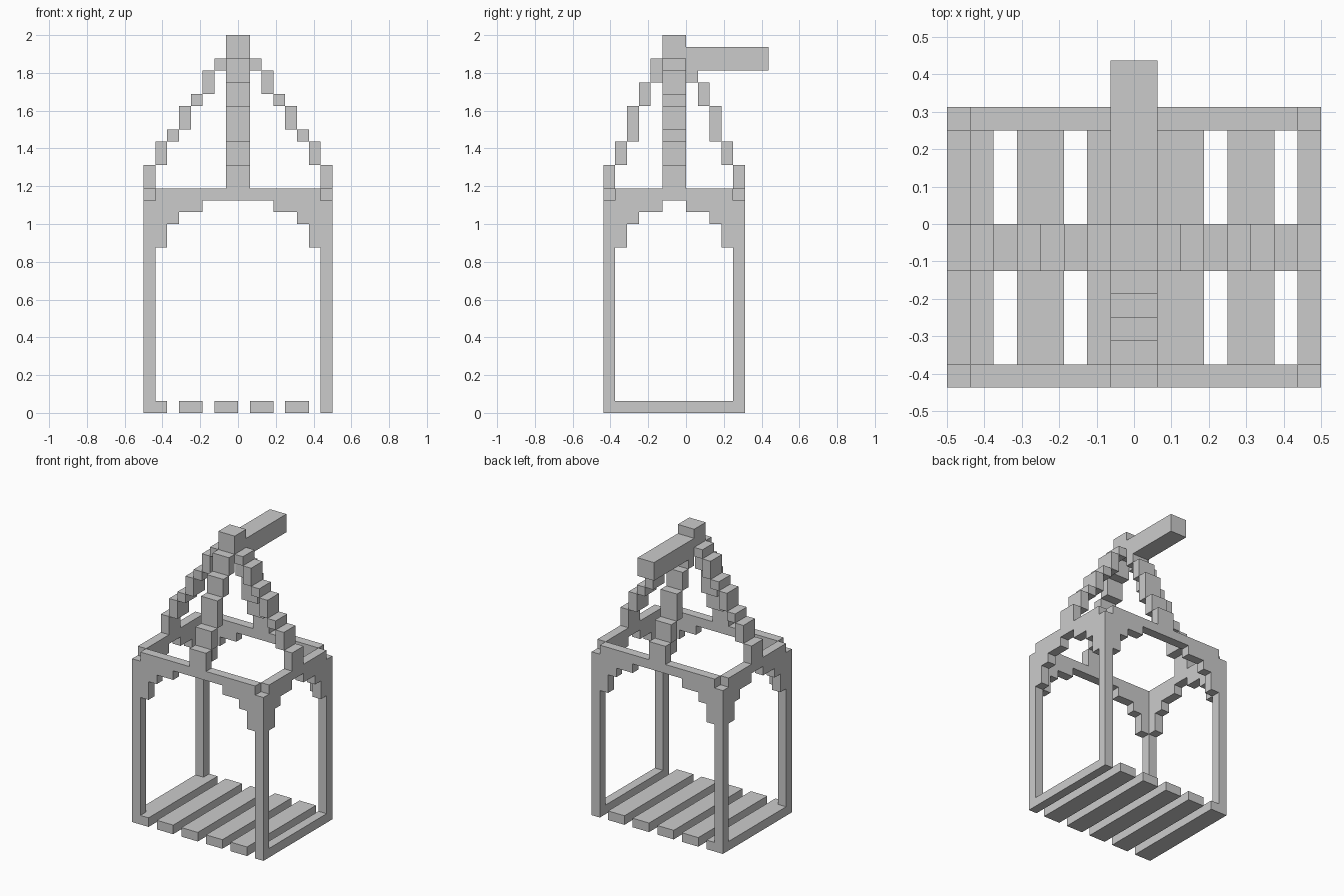
import bpy
import bmesh

if "Cube" in bpy.data.objects:
    bpy.data.objects.remove(bpy.data.objects["Cube"])

U = 1 / 16          # one grid step
CY = -1             # centre of the cage in y, in grid steps


def add_object(name, bm):
    bmesh.ops.recalc_face_normals(bm, faces=bm.faces)
    mesh = bpy.data.meshes.new(name)
    bm.to_mesh(mesh)
    bm.free()
    ob = bpy.data.objects.new(name, mesh)
    bpy.context.collection.objects.link(ob)
    return ob


def boxes(name, spans):
    """One object made of boxes (x0, x1, y0, y1, z0, z1) in grid steps."""
    bm = bmesh.new()
    for x0, x1, y0, y1, z0, z1 in spans:
        vs = bmesh.ops.create_cube(bm, size=1)["verts"]
        for v in vs:
            v.co.x = (x1 if v.co.x > 0 else x0) * U
            v.co.y = (y1 if v.co.y > 0 else y0) * U
            v.co.z = (z1 if v.co.z > 0 else z0) * U
    return add_object(name, bm)


def arch(name, half, axis, lo):
    """Top rail with stepped corner brackets, one step thick, along x or y."""
    i = half - 1    # inner face of the posts
    side = [(i, 19), (i, 14), (i - 1, 14), (i - 1, 16), (i - 2, 16),
            (i - 2, 17), (i - 4, 17), (i - 4, 18)]
    outline = side + [(-a, z) for a, z in reversed(side)]
    bm = bmesh.new()
    vs = []
    for a, z in outline:
        co = (a, lo, z) if axis == "x" else (lo, a + CY, z)
        vs.append(bm.verts.new([c * U for c in co]))
    face = bm.faces.new(vs)
    out = bmesh.ops.extrude_face_region(bm, geom=[face])["geom"]
    step = (0, U, 0) if axis == "x" else (U, 0, 0)
    bmesh.ops.translate(bm, vec=step,
                        verts=[g for g in out if isinstance(g, bmesh.types.BMVert)])
    return add_object(name, bm)


# Floor slats
boxes("floor_slats", [(x, min(x + 2, 8), -7, 5, 0, 1) for x in range(-8, 8, 3)])

# Corner posts
for label, x in (("left", -8), ("right", 7)):
    for end, y in (("front", -7), ("back", 4)):
        boxes(f"{end}_{label}_post", [(x, x + 1, y, y + 1, 1, 18)])

# Side sills closing the left and right of the floor are the outer slats

# Bracketed top rails
arch("front_rail", 8, "x", -7)
arch("back_rail", 8, "x", 4)
arch("left_rail", 6, "y", -8)
arch("right_rail", 6, "y", 7)

# Stepped hanging ropes: heights of successive links, rail to hub
side_z = [19, 21, 23, 24, 26, 27, 29, 30]
end_z = [19, 21, 23, 26, 28, 30]
side_links = [(7 - i, 8 - i, CY - 1, CY + 1, a, b)
              for i, (a, b) in enumerate(zip(side_z, side_z[1:]))]
end_links = [(-1, 1, CY + 5 - i, CY + 6 - i, a, b)
             for i, (a, b) in enumerate(zip(end_z, end_z[1:]))]
# Bottom side links reach down to the rail top
boxes("right_rope", side_links)
boxes("left_rope", [(-x1, -x0, *r) for x0, x1, *r in side_links])
boxes("back_rope", end_links)
boxes("front_rope", [(x0, x1, 2 * CY - y1, 2 * CY - y0, a, b)
                     for x0, x1, y0, y1, a, b in end_links])

# Hub block and rear support arm
boxes("hub", [(-1, 1, CY - 1, CY + 1, 30, 32)])
boxes("support_arm", [(-1, 1, 0, 7, 29, 31)])
